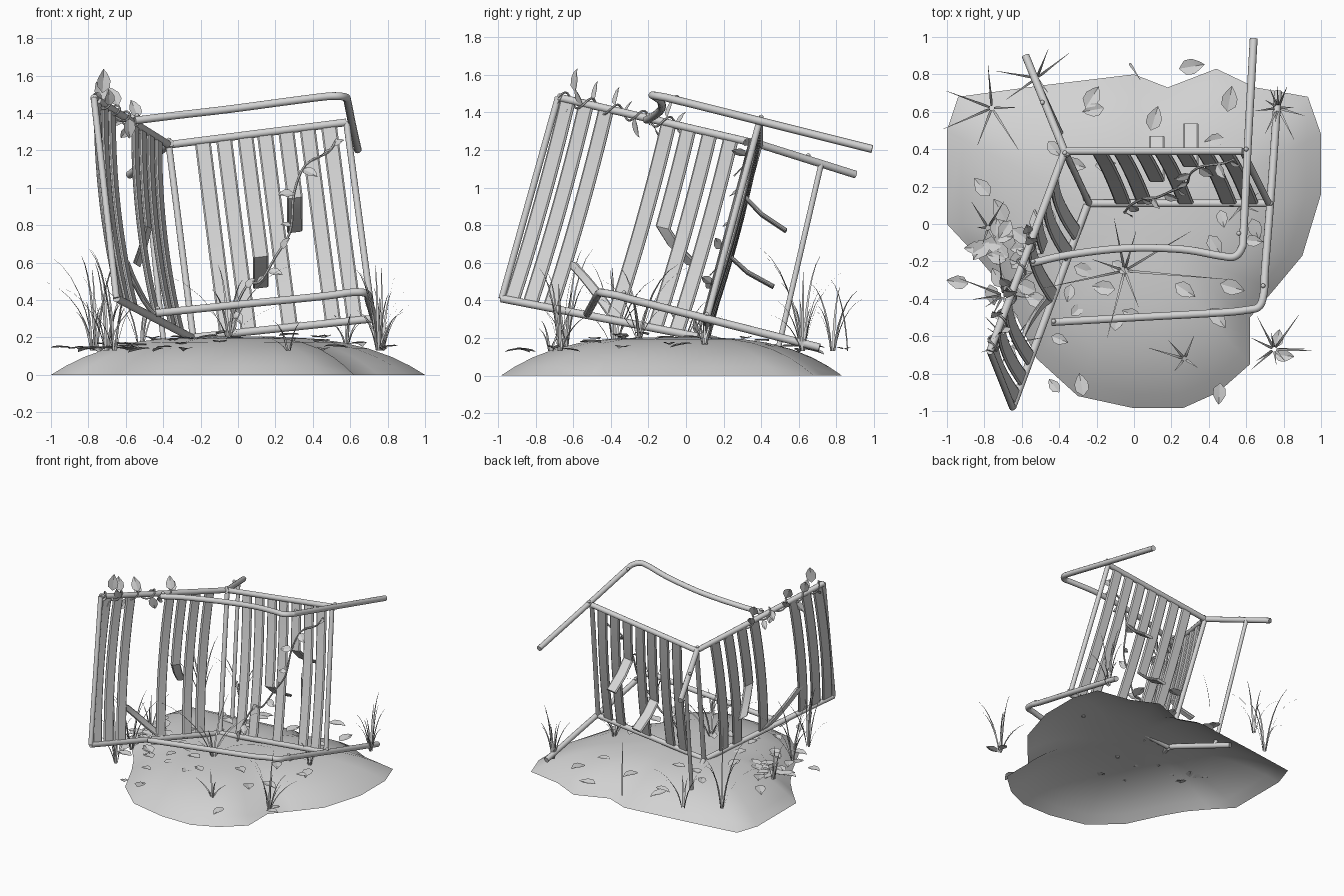
import bpy, bmesh, math, random
from mathutils import Vector as V

if "Cube" in bpy.data.objects:
    bpy.data.objects.remove(bpy.data.objects["Cube"])
random.seed(7)

grey = bpy.data.materials.new("weathered grey")
grey.diffuse_color = (0.65, 0.65, 0.65, 1)
grey.use_nodes = True
grey.node_tree.nodes["Principled BSDF"].inputs["Base Color"].default_value = grey.diffuse_color

def finish(name, bm, angle=40):
    me = bpy.data.meshes.new(name)
    bm.to_mesh(me)
    bm.free()
    me.materials.append(grey)
    ob = bpy.data.objects.new(name, me)
    bpy.context.collection.objects.link(ob)
    bpy.ops.object.select_all(action='DESELECT')
    ob.select_set(True)
    bpy.context.view_layer.objects.active = ob
    bpy.ops.object.shade_smooth_by_angle(angle=math.radians(angle))
    return ob

def smooth(pts, n=6):
    # Catmull-Rom path
    p = [V(q) for q in pts]
    p = [2 * p[0] - p[1]] + p + [2 * p[-1] - p[-2]]
    out = []
    for i in range(1, len(p) - 2):
        a, b, c, d = p[i - 1:i + 3]
        for k in range(n):
            t = k / n
            out.append(0.5 * (2 * b + (c - a) * t + (2 * a - 5 * b + 4 * c - d) * t * t
                              + (3 * b - a - 3 * c + d) * t ** 3))
    return out + [p[-2]]

def sweep(bm, pts, r, sides=12):
    # capped round tube along a path
    pts = [V(q) for q in pts]
    nrm, rings = None, []
    for i, p in enumerate(pts):
        t = (pts[min(i + 1, len(pts) - 1)] - pts[max(i - 1, 0)]).normalized()
        nrm = t.orthogonal() if nrm is None else nrm - t * nrm.dot(t)
        nrm.normalize()
        b = t.cross(nrm)
        rings.append([bm.verts.new(p + r * (math.cos(a) * nrm + math.sin(a) * b))
                      for a in (2 * math.pi * k / sides for k in range(sides))])
    for r0, r1 in zip(rings, rings[1:]):
        for k in range(sides):
            j = (k + 1) % sides
            bm.faces.new((r0[k], r0[j], r1[j], r1[k]))
    bm.faces.new(rings[0][::-1])
    bm.faces.new(rings[-1])

def tube(name, pts, r=0.021):
    bm = bmesh.new()
    sweep(bm, pts, r)
    return finish(name, bm)

def slat(bm, pts, side, w=0.085, th=0.02):
    # flat board with rounded edges, bent along a path
    rings = []
    for i, p in enumerate(pts):
        t = (pts[min(i + 1, len(pts) - 1)] - pts[max(i - 1, 0)]).normalized()
        n = t.cross(side).normalized()
        s = side * w / 2
        rings.append([bm.verts.new(p + a * s + b * n * th / 2) for a, b in
                      ((-1, -.3), (-.8, -1), (.8, -1), (1, -.3), (1, .3), (.8, 1), (-.8, 1), (-1, .3))])
    for r0, r1 in zip(rings, rings[1:]):
        for k in range(8):
            j = (k + 1) % 8
            bm.faces.new((r0[k], r0[j], r1[j], r1[k]))
    bm.faces.new(rings[0][::-1])
    bm.faces.new(rings[-1])

def leaf(bm, pos, direction, up, size):
    # folded pointed leaf
    d = direction.normalized()
    s = d.cross(up).normalized()
    n = s.cross(d)
    prof = ((0.0, 0.0), (0.25, 0.28), (0.55, 0.30), (0.82, 0.15), (1.0, 0.0))
    mid = [bm.verts.new(pos + d * size * a - n * size * 0.12 * a * a) for a, _ in prof]
    for sg in (-1, 1):
        e = [bm.verts.new(pos + d * size * a + s * sg * b * size + n * size * (0.07 - 0.12 * a * a))
             for a, b in prof[1:-1]]
        bm.faces.new((mid[0], mid[1], e[0]))
        for k in (0, 1):
            bm.faces.new((mid[k + 1], mid[k + 2], e[k + 1], e[k]))
        bm.faces.new((mid[3], mid[4], e[2]))

# earth mound: lobed outline, domed, open below
outline = [(1, .16), (1, .48), (.93, .68), (.65, .73), (.44, .83), (.18, .73), (0, .8), (-.25, .77),
           (-.5, .74), (-.94, .68), (-1, .5), (-1, 0), (-.86, -.15), (-.75, -.28), (-.65, -.45),
           (-.52, -.72), (-.3, -.92), (0, -.985), (.26, -.985), (.45, -.9), (.62, -.75), (.62, -.5),
           (.75, -.35), (.9, -.17)]
C = V((0, -.05))
polar = sorted((math.atan2(y - C.y, x - C.x), math.hypot(x - C.x, y - C.y)) for x, y in outline)

def dome(t):
    return 0.205 * (1 - min(t, 1) ** 3.2)

def ground(x, y):
    a, r = math.atan2(y - C.y, x - C.x), math.hypot(x - C.x, y - C.y)
    return dome(r / min(polar, key=lambda q: abs(q[0] - a))[1])

bm = bmesh.new()
rings = [[bm.verts.new((C.x + (x - C.x) * t, C.y + (y - C.y) * t, dome(t))) for x, y in outline]
         for t in (.2, .4, .55, .7, .82, .92, 1)]
top = bm.verts.new((C.x, C.y, .205))
N = len(outline)
for k in range(N):
    bm.faces.new((top, rings[0][k], rings[0][(k + 1) % N]))
    for r0, r1 in zip(rings, rings[1:]):
        bm.faces.new((r0[k], r1[k], r1[(k + 1) % N], r0[(k + 1) % N]))
finish("mound", bm, 60)

# chair panels: corners are hinge top, end top, hinge bottom, end bottom
SEAT = [V(q) for q in ((-.37, .39, 1.23), (.58, .39, 1.35), (-.24, .11, .20), (.72, .11, .30))]
BACK = [V(q) for q in ((-.37, .39, 1.23), (-.77, -.68, 1.48), (-.25, .10, .20), (-.65, -.98, .41))]

def panel(name, c, out, whole, broken):
    tube(name + "_top_rail", (c[0], c[1]))
    tube(name + "_bottom_rail", (c[2], c[3]))
    tube(name + "_end_bar", (c[1], c[3]), .018)
    side = (c[1] - c[0]).normalized()
    at = lambda u, v: c[0].lerp(c[1], u).lerp(c[2].lerp(c[3], u), v) + out * 4 * v * (1 - v)
    bm = bmesh.new()
    for u in whole:
        slat(bm, [at(u, k / 10) for k in range(11)], side)
    # snapped slats hang out behind the panel
    for u, v, tip in broken:
        e = at(u, v)
        slat(bm, [at(u, v * k / 5) for k in range(6)] +
             [e + V(tip) * .4 + V((0, 0, -.02)), e + V(tip) * .7 + V((0, 0, -.01)), e + V(tip)], side)
    finish(name + "_slats", bm, 30)
    return side

panel("seat", SEAT, V((0, .02, -.005)), (.19, .31, .54, .78, .90),
      ((.66, .34, (0, .22, -.18)), (.43, .62, (0, .23, -.16))))
back_side = panel("back", BACK, V((-.032, .010, -.007)), (.14, .245, .45, .76, .86, .95),
                  ((.35, .5, (-.06, .16, -.2)),))
tube("hinge_bar", (SEAT[0], SEAT[2]), .018)
bm = bmesh.new()
slat(bm, smooth([(-.43, -.38, .31), (-.49, -.43, .38), (-.56, -.53, .51), (-.60, -.62, .61)], 3), back_side)
finish("back_broken_stub", bm, 30)

# arm and leg tubes
tube("upper_arm_and_leg", smooth([(-.55, -.21, 1.36), (-.35, -.165, 1.385), (-.05, -.13, 1.42),
     (.25, -.135, 1.46), (.46, -.17, 1.487), (.535, -.175, 1.49), (.575, -.13, 1.483),
     (.585, -.05, 1.465), (.61, .45, 1.34), (.64, .99, 1.205)]))
tube("lower_arm_and_leg", smooth([(-.44, -.525, .33), (0, -.50, .375), (.45, -.475, .42),
     (.60, -.46, .44), (.67, -.44, .44), (.695, -.36, .425), (.70, -.25, .395),
     (.735, .2, .28), (.77, .71, .15)]))
tube("upper_rear_leg", (V((-.36, .36, 1.24)), (-.58, .90, 1.07)))
tube("lower_rear_leg", (V((-.25, .13, .195)), (-.44, .60, .07)))
tube("rear_leg_brace", ((-.50, .72, 1.13), (-.39, .48, .10)), .015)

# rivets
bm = bmesh.new()
for p in ((.56, -.05, 1.48), (.69, -.33, .44), (-.49, .65, 1.17), (-.37, .38, 1.255), (.60, .40, 1.375),
          (.73, .11, .325), (-.54, -.2, 1.385), (-.43, -.52, .355)):
    g = bmesh.ops.create_uvsphere(bm, u_segments=8, v_segments=6, radius=.013)
    bmesh.ops.translate(bm, verts=g["verts"], vec=p)
finish("rivets", bm)

# climbing vines with leaves
bm, lv = bmesh.new(), bmesh.new()
rail = lambda t: BACK[1].lerp(BACK[0], t)
spiral = [rail(k / 60 * .62) + .034 * V((math.cos(k * .5), .2 * math.sin(k * .5), math.sin(k * .5)))
          for k in range(61)]
sweep(bm, spiral, .006, 6)
climb = smooth([(x, .11 + .28 * (z - .25) / 1.05 - .035, z) for x, z in
                ((.53, 1.26), (.48, 1.19), (.36, 1.12), (.30, .97), (.28, .77), (.20, .63),
                 (.12, .5), (.05, .48), (-.02, .34), (-.05, .2))])
sweep(bm, climb, .007, 6)
for i in range(2, 60, 5):
    d = V((random.uniform(-.6, .6), random.uniform(-.6, .6), random.choice((1, 1, -.6))))
    leaf(lv, spiral[i], d, V((.4, -1, .2)), random.uniform(.08, .12))
leaf(lv, spiral[3] + V((.03, .05, 0)), V((.1, 0, 1)), V((.5, -1, 0)), .13)
for i in range(3, len(climb), 5):
    leaf(lv, climb[i], V((random.uniform(-1, 1), -.3, random.uniform(-.6, .8))), V((0, -.7, .7)),
         random.uniform(.06, .10))
finish("vine_stems", bm)
finish("vine_leaves", lv)

# fallen leaves
bm = bmesh.new()
spots = [(-.26, .62), (-.16, .62), (.24, .83), (-.46, .44), (-.77, .15), (.48, .46), (.5, .6), (.41, -.45),
         (.46, -.85), (-.40, -.90), (-.27, -.92), (.46, -.32), (.75, -.70), (.76, -.66), (.09, .5),
         (.40, -.06), (.63, .03), (.22, -.32), (-.1, -.35)]
spots += [(random.gauss(-.66, .1), random.gauss(-.15, .17)) for _ in range(26)]
spots += [(random.uniform(-.5, .6), random.uniform(-.6, .5)) for _ in range(12)]
for x, y in spots:
    a = random.uniform(0, 6.28)
    z = max(ground(x, y), .13) + .012
    leaf(bm, V((x, y, z)), V((math.cos(a), math.sin(a), random.uniform(-.1, .25))), V((0, 0, 1)),
         random.uniform(.09, .14))
finish("fallen_leaves", bm)

# grass tufts: x, y, height, spread, blade count
bm = bmesh.new()
for x, y, h, sp, n in ((.75, -.67, .42, .20, 10), (.77, .62, .42, .20, 10), (-.70, -.38, .5, .25, 9),
                       (-.66, -.64, .5, .25, 8), (-.76, .62, .55, .25, 6), (-.52, .78, .35, .22, 6),
                       (.58, .10, .18, .12, 8), (-.05, -.25, .42, .5, 8), (.27, -.72, .15, .18, 5),
                       (-.78, -.02, .35, .15, 5), (-.03, .87, .85, .12, 1)):
    for i in range(n):
        a = 6.283 * (i + random.random()) / n
        d, s = V((math.cos(a), math.sin(a), 0)), V((-math.sin(a), math.cos(a), 0))
        b = V((x, y, max(ground(x, y), .14) - .01)) + d * .012
        H, S = h * random.uniform(.45, 1.1), sp * random.uniform(.3, 1.1)
        prev = None
        for k in range(7):
            t = k / 6
            p = b + d * S * (.35 * t + .65 * t * t) + V((0, 0, H * (1.3 * t - .3 * t ** 3)))
            w = .009 * (1 - t) * min(1, .45 + 2 * t) + .0008
            cur = (bm.verts.new(p - s * w), bm.verts.new(p + s * w))
            if prev:
                bm.faces.new((prev[0], prev[1], cur[1], cur[0]))
            prev = cur
finish("grass", bm, 60)
